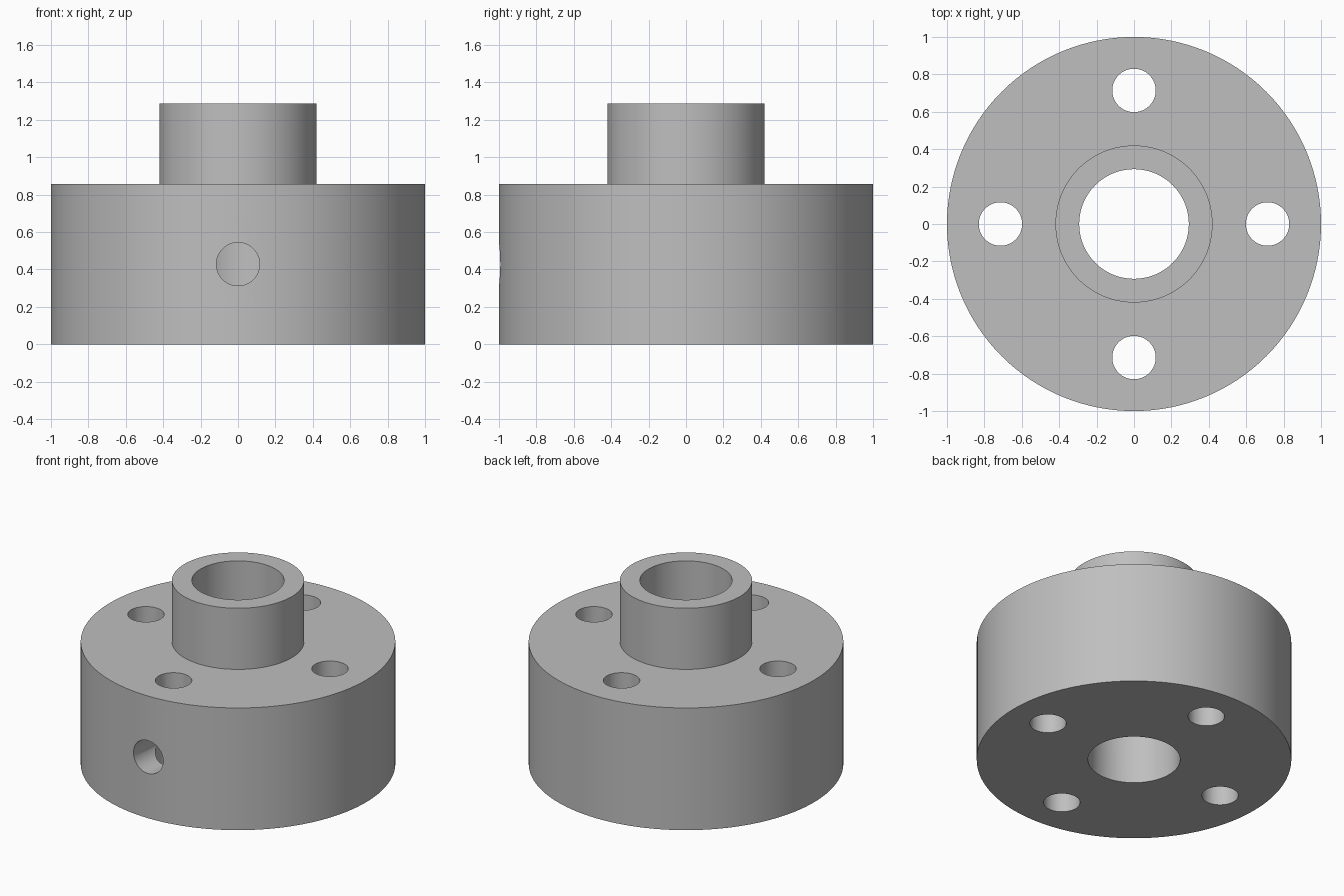
import bpy
import bmesh
import math
from mathutils import Matrix, Vector

SEGMENTS = 128
FLANGE_R, FLANGE_H = 1.0, 0.857
HUB_R, TOTAL_H = 0.42, 1.286
BORE_R = 0.293
BOLT_R, BOLT_CIRCLE = 0.116, 0.714

cube = bpy.data.objects.get("Cube")
if cube:
    bpy.data.objects.remove(cube, do_unlink=True)

# Single plain grey metal
grey = bpy.data.materials.new("plain_grey")
grey.use_nodes = True
colour = (0.52, 0.52, 0.52, 1)
grey.diffuse_color = colour
grey.node_tree.nodes["Principled BSDF"].inputs["Base Color"].default_value = colour


def add_object(name, bm):
    mesh = bpy.data.meshes.new(name)
    bmesh.ops.recalc_face_normals(bm, faces=bm.faces)
    bm.to_mesh(mesh)
    bm.free()
    mesh.materials.append(grey)
    obj = bpy.data.objects.new(name, mesh)
    bpy.context.collection.objects.link(obj)
    return obj


def lathe(name, profile):
    """Revolve a closed (radius, height) profile around z."""
    bm = bmesh.new()
    verts = [bm.verts.new((r, 0, z)) for r, z in profile]
    edges = [bm.edges.new((a, b)) for a, b in zip(verts, verts[1:] + verts[:1])]
    bmesh.ops.spin(bm, geom=verts + edges, cent=(0, 0, 0), axis=(0, 0, 1),
                   angle=math.tau, steps=SEGMENTS, use_merge=True)
    bmesh.ops.remove_doubles(bm, verts=bm.verts, dist=1e-5)
    return add_object(name, bm)


def drill(target, name, start, end, radius):
    """Cut a round hole between two points, keeping the cutter hidden."""
    start, end = Vector(start), Vector(end)
    axis = end - start
    turn = Vector((0, 0, 1)).rotation_difference(axis).to_matrix().to_4x4()
    bm = bmesh.new()
    bmesh.ops.create_cone(bm, cap_ends=True, segments=64, radius1=radius,
                          radius2=radius, depth=axis.length,
                          matrix=Matrix.Translation((start + end) / 2) @ turn)
    cutter = add_object(name, bm)
    cutter.hide_render = True
    cutter.hide_set(True)
    cutter.display_type = 'WIRE'
    cut = target.modifiers.new(name, 'BOOLEAN')
    cut.operation = 'DIFFERENCE'
    cut.solver = 'EXACT'
    cut.object = cutter
    return cutter


# Flange, raised hub and central bore in one turned body
body = lathe("flanged_hub", [(BORE_R, 0), (FLANGE_R, 0), (FLANGE_R, FLANGE_H),
                             (HUB_R, FLANGE_H), (HUB_R, TOTAL_H), (BORE_R, TOTAL_H)])

# Four bolt holes through the flange
cutters = []
for i in range(4):
    a = i * math.pi / 2
    x, y = BOLT_CIRCLE * math.cos(a), BOLT_CIRCLE * math.sin(a)
    cutters.append(drill(body, f"bolt_hole_cutter_{i + 1}",
                         (x, y, -0.1), (x, y, FLANGE_H + 0.1), BOLT_R))

# Radial set screw hole from the front rim into the bore
mid = FLANGE_H / 2
cutters.append(drill(body, "set_screw_cutter", (0, -1.2, mid), (0, -0.1, mid),
                     BOLT_R - 0.0005))

# Apply the cuts and discard the cutters
bpy.context.view_layer.objects.active = body
body.select_set(True)
for modifier in list(body.modifiers):
    bpy.ops.object.modifier_apply(modifier=modifier.name)
for cutter in cutters:
    bpy.data.objects.remove(cutter, do_unlink=True)

bpy.ops.object.shade_smooth_by_angle(angle=math.radians(30))
